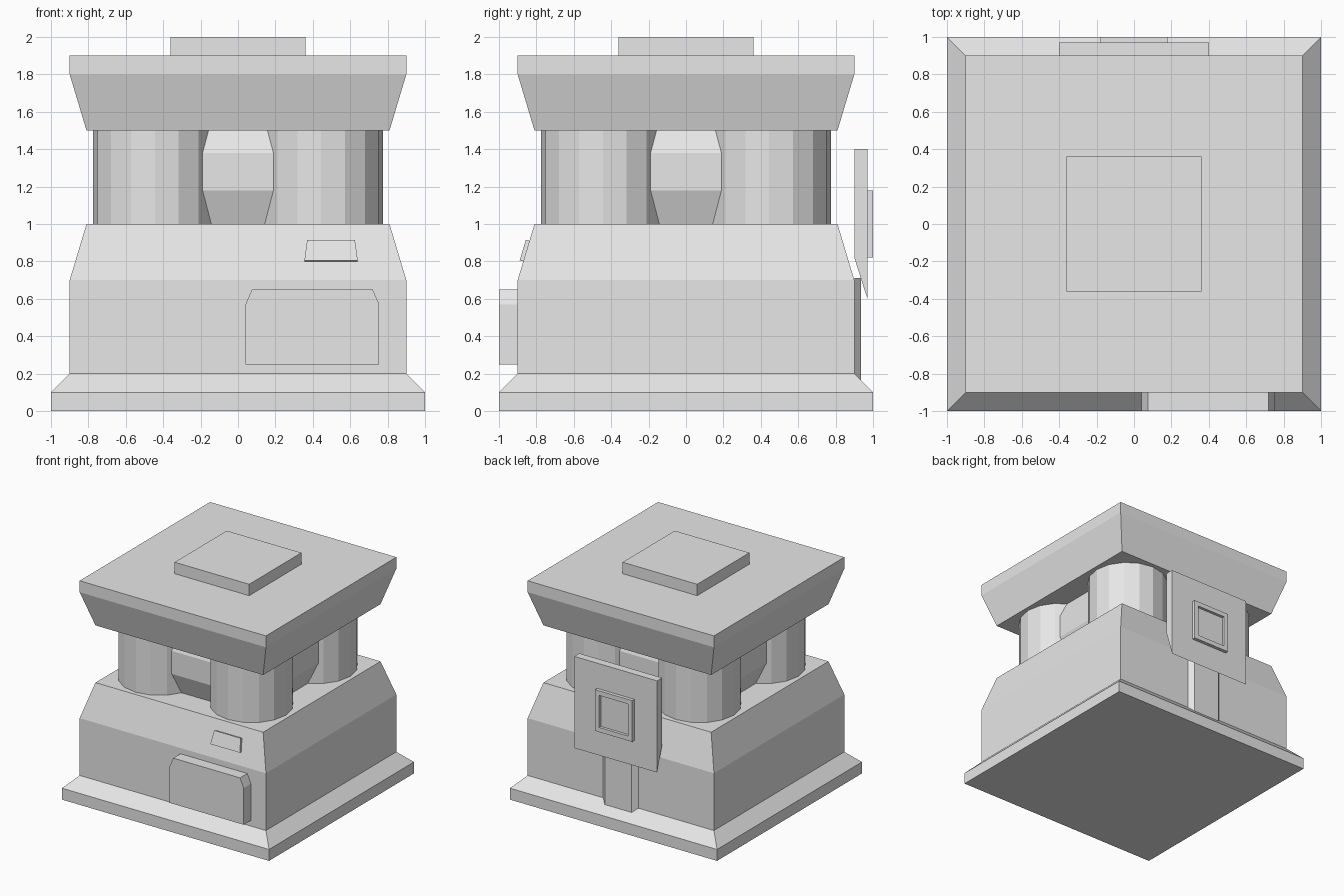
import bpy, bmesh, math
from mathutils import Matrix, Vector

cube = bpy.data.objects.get("Cube")
if cube:
    bpy.data.objects.remove(cube, do_unlink=True)

GREY = (0.8, 0.8, 0.8, 1.0)
stone = bpy.data.materials.new("plain_grey")
stone.use_nodes = True
stone.diffuse_color = GREY
stone.node_tree.nodes["Principled BSDF"].inputs["Base Color"].default_value = GREY


def finish(name, bm):
    bmesh.ops.recalc_face_normals(bm, faces=bm.faces)
    mesh = bpy.data.meshes.new(name)
    bm.to_mesh(mesh)
    bm.free()
    mesh.materials.append(stone)
    obj = bpy.data.objects.new(name, mesh)
    bpy.context.collection.objects.link(obj)
    return obj


def loft(name, rings):
    """Skin a list of equal-length point loops and cap both ends."""
    bm = bmesh.new()
    loops = [[bm.verts.new(p) for p in ring] for ring in rings]
    n = len(loops[0])
    for a, b in zip(loops, loops[1:]):
        for i in range(n):
            j = (i + 1) % n
            bm.faces.new((a[i], a[j], b[j], b[i]))
    bm.faces.new(loops[0][::-1])
    bm.faces.new(loops[-1])
    return finish(name, bm)


def lathe(name, sides, profile):
    """Regular polygon tower from (height, distance to flat side) pairs."""
    def ring(z, flat):
        r = flat / math.cos(math.pi / sides)
        angles = [(i + 0.5) * math.tau / sides for i in range(sides)]
        return [(r * math.cos(a), r * math.sin(a), z) for a in angles]
    return loft(name, [ring(z, flat) for z, flat in profile])


def extrude_y(name, outline, y0, y1):
    return loft(name, [[(x, y, z) for x, z in outline] for y in (y0, y1)])


# Square base, body, roof and cap
lathe("body", 4, [(0, 1), (0.1, 1), (0.2, 0.9), (0.7, 0.9), (1.0, 0.81)])
lathe("roof", 4, [(1.5, 0.81), (1.8, 0.9), (1.9, 0.9)])
lathe("roof_cap", 4, [(1.9, 0.36), (2.0, 0.36)])

# Faceted core between the columns
lathe("core", 8, [(1.0, 0.575), (1.18, 0.645), (1.38, 0.645), (1.5, 0.597)])

# Four corner columns
for sx, side in ((1, "left"), (-1, "right")):
    for sy, end in ((1, "back"), (-1, "front")):
        bm = bmesh.new()
        bmesh.ops.create_cone(bm, cap_ends=True, segments=16, radius1=0.33,
                              radius2=0.33, depth=0.5,
                              matrix=Matrix.Translation((sx * 0.445, sy * 0.445, 1.25)))
        finish(f"{end}_{side}_column", bm)

# Front panel with clipped top corners
extrude_y("front_panel", [(0.04, 0.25), (0.755, 0.25), (0.755, 0.57),
                          (0.72, 0.65), (0.075, 0.65), (0.04, 0.57)], -1.0, -0.9)

# Small plate lying on the front slope
out = Vector((0, -0.3, 0.09)).normalized() * 0.02
foot = [Vector(p) for p in ((0.355, -0.87, 0.8), (0.64, -0.87, 0.8),
                            (0.625, -0.837, 0.91), (0.37, -0.837, 0.91))]
loft("slope_plate", [foot, [p + out for p in foot]])

# Back board with a slanted underside
side = [(0.9, 0.82), (0.97, 0.6), (0.97, 1.4), (0.9, 1.4)]
loft("back_board", [[(x, y, z) for y, z in side] for x in (-0.4, 0.4)])

# Bevelled post carrying the board
post = [(-0.17, 0.9), (-0.13, 0.935), (0.13, 0.935), (0.17, 0.9)]
loft("back_post", [[(x, y, z) for x, y in post] for z in (0.16, 0.71)])

# Raised square on the board with a recessed centre


def square(half, y):
    return [(sx * half, y, 1 + sz * half)
            for sx, sz in ((-1, -1), (1, -1), (1, 1), (-1, 1))]


loft("back_frame", [square(0.18, 0.97), square(0.18, 1.0),
                    square(0.14, 1.0), square(0.14, 0.975)])
